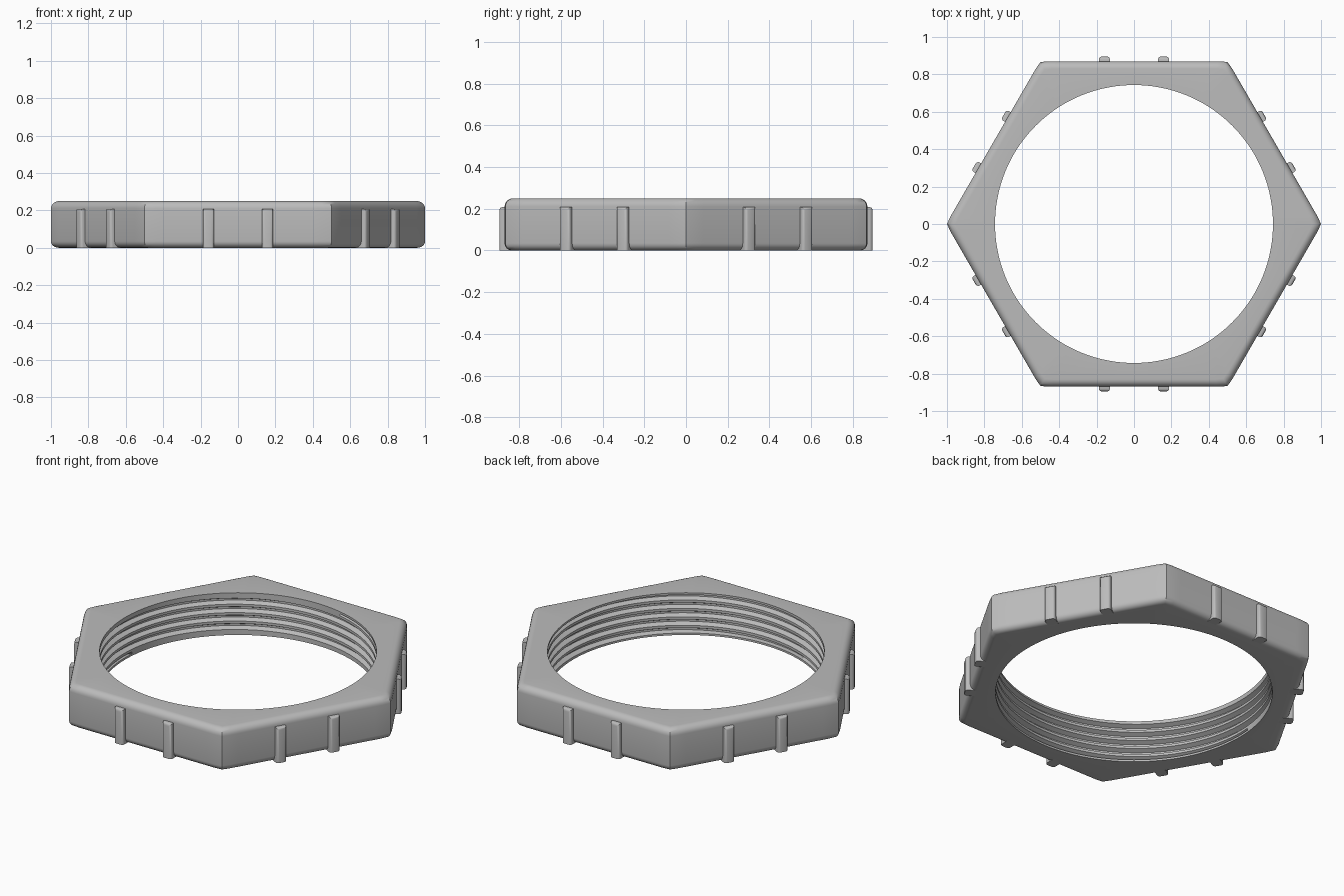
import bpy, bmesh
from math import pi, sin, cos, tau
from mathutils import Matrix, Vector

if "Cube" in bpy.data.objects:
    bpy.data.objects.remove(bpy.data.objects["Cube"], do_unlink=True)

HEIGHT = 0.25
APOTHEM = 0.87
BORE = 0.743
GROOVE = 0.768
PITCH = 0.05
TOP_ROUND, BOTTOM_ROUND = 0.04, 0.035
COLUMNS = 144

grey = bpy.data.materials.new("plain grey")
grey.use_nodes = True
colour = (0.5, 0.5, 0.5, 1)
grey.diffuse_color = colour
grey.node_tree.nodes["Principled BSDF"].inputs["Base Color"].default_value = colour


def finish(bm, name):
    bmesh.ops.recalc_face_normals(bm, faces=bm.faces)
    mesh = bpy.data.meshes.new(name)
    bm.to_mesh(mesh)
    bm.free()
    obj = bpy.data.objects.new(name, mesh)
    bpy.context.collection.objects.link(obj)
    mesh.materials.append(grey)
    bpy.ops.object.select_all(action='DESELECT')
    obj.select_set(True)
    bpy.context.view_layer.objects.active = obj
    bpy.ops.object.shade_smooth_by_angle(angle=pi / 5)
    return obj


def hexagon_radius(angle):
    """Distance to a hexagon with very slightly blunted corners."""
    phi = angle % (pi / 3) - pi / 6
    return min(APOTHEM / cos(phi), 1.0)


# Rounded outer wall as (inset, height), from the bottom face to the top face
STEPS = 6
outer = []
for i in range(STEPS + 1):
    a = pi / 2 * i / STEPS
    outer.append((BOTTOM_ROUND * (1 - sin(a)), BOTTOM_ROUND * (1 - cos(a))))
for i in range(STEPS + 1):
    a = pi / 2 * i / STEPS
    outer.append((TOP_ROUND * (1 - cos(a)), HEIGHT - TOP_ROUND * (1 - sin(a))))

# One turn of the thread as (fraction of pitch, radius)
tooth = [(0.0, BORE), (0.3, BORE), (0.55, GROOVE), (0.75, GROOVE)]
thread = [((turn + f) * PITCH, r) for turn in range(-2, 7) for f, r in tooth]
thread.reverse()
MARGIN = 0.012

# Nut body: hexagonal outside, helical thread inside
bm = bmesh.new()
columns = []
for j in range(COLUMNS + 1):
    angle = tau * j / COLUMNS
    points = [(hexagon_radius(angle) * (1 - inset / APOTHEM), z) for inset, z in outer]
    points.append((BORE, HEIGHT))
    for z, r in thread:
        z += PITCH * j / COLUMNS
        if z > HEIGHT - MARGIN:
            points.append((BORE, HEIGHT - MARGIN))
        elif z < MARGIN:
            points.append((BORE, MARGIN))
        else:
            points.append((r, z))
    points.append((BORE, 0))
    columns.append([bm.verts.new((r * cos(angle), r * sin(angle), z)) for r, z in points])
for a, b in zip(columns, columns[1:]):
    n = len(a)
    for i in range(n):
        k = (i + 1) % n
        bm.faces.new((a[i], b[i], b[k], a[k]))
bmesh.ops.remove_doubles(bm, verts=bm.verts, dist=0.00005)
finish(bm, "nut_body")

# Grip ribs: two rounded bars on every flat
RIB_WIDTH, RIB_TOP, RIB_IN, RIB_OUT = 0.06, 0.208, 0.82, 0.895
for side in range(6):
    for offset in (-0.158, 0.158):
        bm = bmesh.new()
        bmesh.ops.create_cube(bm, size=1)
        bmesh.ops.scale(bm, verts=bm.verts, vec=(RIB_OUT - RIB_IN, RIB_WIDTH, RIB_TOP))
        bmesh.ops.translate(bm, verts=bm.verts,
                            vec=Vector(((RIB_OUT + RIB_IN) / 2, offset, RIB_TOP / 2)))
        front = [e for e in bm.edges
                 if all(v.co.x > RIB_OUT - 0.001 for v in e.verts)
                 and any(v.co.z > 0.01 for v in e.verts)]
        bmesh.ops.bevel(bm, geom=front, offset=0.015, segments=3, profile=0.5,
                        affect='EDGES')
        bmesh.ops.rotate(bm, verts=bm.verts, cent=(0, 0, 0),
                         matrix=Matrix.Rotation(pi / 6 + side * pi / 3, 3, 'Z'))
        finish(bm, f"grip_rib_{side + 1}_{'a' if offset < 0 else 'b'}")
